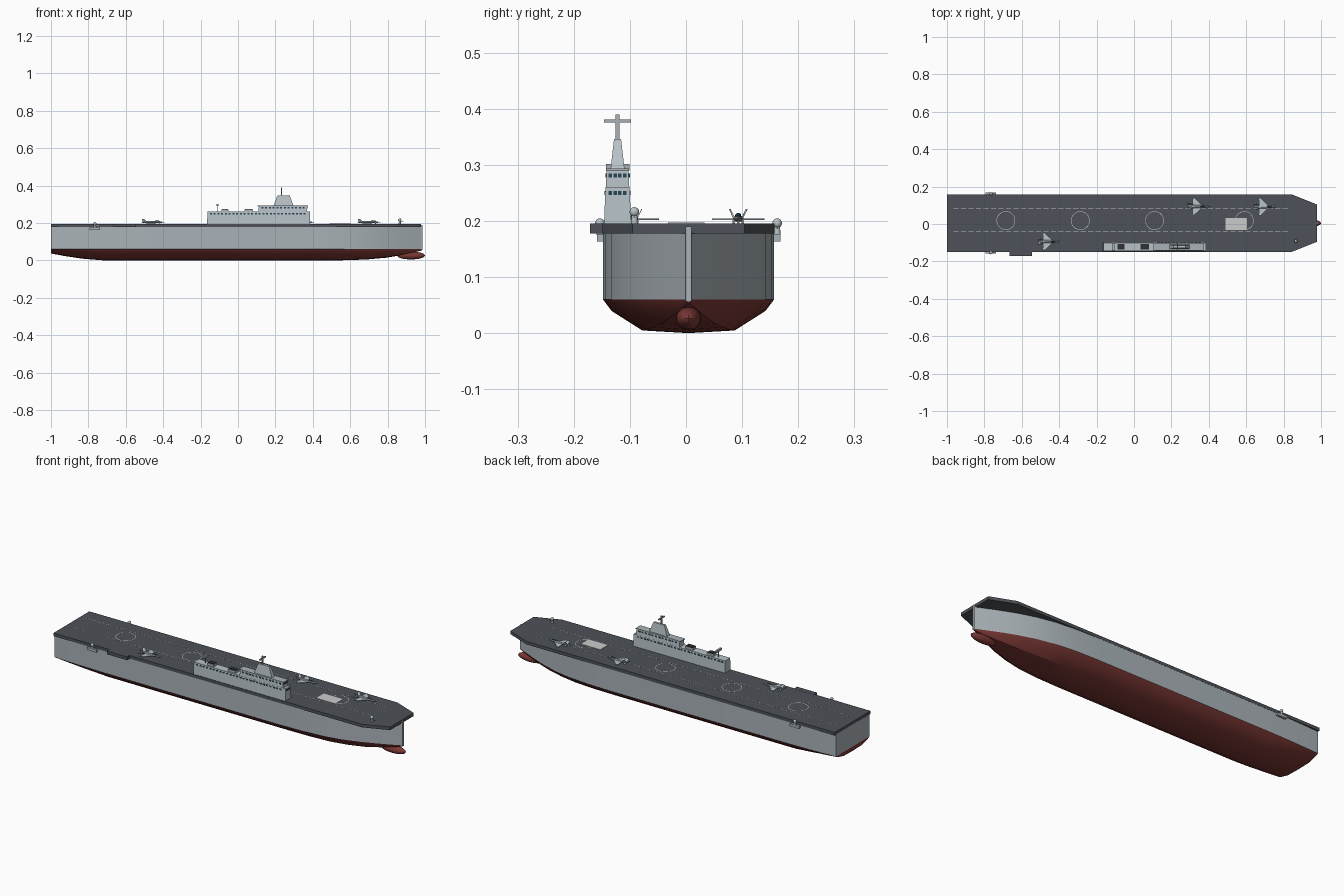
import bpy, bmesh, math
from mathutils import Vector, Matrix

if "Cube" in bpy.data.objects:
    bpy.data.objects.remove(bpy.data.objects["Cube"])

Y0 = 0.0045      # ship centreline
DECK = 0.195     # flight deck height
ISL = -0.122     # island centreline


def mat(name, *rgb):
    m = bpy.data.materials.new(name)
    m.diffuse_color = (*rgb, 1)
    m.use_nodes = True
    m.node_tree.nodes["Principled BSDF"].inputs["Base Color"].default_value = m.diffuse_color
    return m


GREY = mat("hull_grey", 0.40, 0.45, 0.48)
LIGHT = mat("light_grey", 0.48, 0.55, 0.58)
DARK = mat("deck_dark", 0.075, 0.085, 0.10)
RED = mat("red_paint", 0.20, 0.04, 0.035)
WHITE = mat("marking", 0.70, 0.72, 0.70)
GLASS = mat("glass", 0.02, 0.06, 0.09)
BLACK = mat("black", 0.03, 0.03, 0.035)


def finish(name, bm, m, smooth=False):
    bmesh.ops.recalc_face_normals(bm, faces=bm.faces)
    me = bpy.data.meshes.new(name)
    bm.to_mesh(me)
    bm.free()
    me.materials.append(m)
    ob = bpy.data.objects.new(name, me)
    bpy.context.collection.objects.link(ob)
    if smooth:
        bpy.ops.object.select_all(action='DESELECT')
        ob.select_set(True)
        bpy.context.view_layer.objects.active = ob
        bpy.ops.object.shade_smooth_by_angle(angle=math.radians(30))
    return ob


def add_box(bm, x0, x1, y0, y1, z0, z1, tx=1, ty=1):
    """Box from limits; tx, ty scale the top face."""
    c = Vector(((x0 + x1) / 2, (y0 + y1) / 2, (z0 + z1) / 2))
    for v in bmesh.ops.create_cube(bm, size=1)['verts']:
        if v.co.z > 0:
            v.co.x *= tx
            v.co.y *= ty
        v.co = c + Vector((v.co.x * (x1 - x0), v.co.y * (y1 - y0), v.co.z * (z1 - z0)))


def box(name, m, *args):
    bm = bmesh.new()
    add_box(bm, *args)
    return finish(name, bm, m)


def loft(name, rings, m, closed=False):
    bm = bmesh.new()
    vs = [[bm.verts.new(p) for p in r] for r in rings]
    n = len(vs[0])
    for a, b in zip(vs, vs[1:]):
        for i in range(n):
            j = (i + 1) % n
            bm.faces.new((a[i], a[j], b[j], b[i]))
    bm.faces.new(vs[0])
    bm.faces.new(vs[-1])
    return finish(name, bm, m, True)


def add_prism(bm, outline, z0, z1):
    lo = [bm.verts.new((x, y, z0)) for x, y in outline]
    hi = [bm.verts.new((x, y, z1)) for x, y in outline]
    bm.faces.new(lo)
    bm.faces.new(hi)
    n = len(lo)
    for i in range(n):
        bm.faces.new((lo[i], lo[(i + 1) % n], hi[(i + 1) % n], hi[i]))


# hull stations: x, half width, keel height
stations = [(-1, .143, .037), (-.92, .147, .022), (-.83, .150, .009), (-.72, .152, 0), (-.4, .1525, 0),
            (.35, .1525, 0), (.48, .149, 0), (.6, .138, .001), (.7, .117, .006), (.79, .088, .014),
            (.87, .056, .027), (.94, .024, .042), (.985, .003, .054)]
section = [(.54, .08), (.9, .66), (1, 1)]
lower, upper = [], []
for x, w, k in stations:
    half = [(w * f, k + (.06 - k) * t) for f, t in section]
    lower.append([(x, Y0, k)] + [(x, Y0 + y, z) for y, z in half] +
                 [(x, Y0 - y, z) for y, z in reversed(half)])
    upper.append([(x, Y0 + s * w, z) for s, z in ((-1, .06), (1, .06), (1, .18), (-1, .18))])
loft("lower_hull", lower, RED)
loft("upper_hull", upper, GREY)

# bow bulb
bm = bmesh.new()
bmesh.ops.create_uvsphere(bm, u_segments=24, v_segments=12, radius=1,
                          matrix=Matrix.Translation((.925, Y0, .026)) @ Matrix.Diagonal((.075, .0225, .021, 1)))
finish("bow_bulb", bm, RED, True)

# flight deck and side lift
bm = bmesh.new()
half = [(-1, .153), (.845, .153), (.978, .1)]
add_prism(bm, [(x, Y0 + y) for x, y in half] + [(x, Y0 - y) for x, y in reversed(half)], .178, DECK)
finish("flight_deck", bm, DARK)
box("side_lift", DARK, -.665, -.545, -.171, -.14, .178, DECK + .0005)
box("stem_cap", GREY, .972, .986, Y0 - .005, Y0 + .005, .056, .19)

# deck markings
bm = bmesh.new()
for y in (.083, -.041):
    for i in range(45):
        x = -.965 + i * .04
        add_box(bm, x, x + .028, y - .0013, y + .0013, DECK - .001, DECK + .0008)
finish("deck_lines", bm, WHITE)
bm = bmesh.new()
for cx in (-.685, -.287, .11, .59):
    n = 40
    c = [(math.cos(2 * math.pi * i / n), math.sin(2 * math.pi * i / n)) for i in range(n)]
    r1, r2 = ([bm.verts.new((cx + r * a, .018 + r * b, DECK + .0008)) for a, b in c] for r in (.0475, .05))
    for i in range(n):
        j = (i + 1) % n
        bm.faces.new((r1[i], r2[i], r2[j], r1[j]))
finish("landing_circles", bm, WHITE)
box("deck_pad", WHITE, .49, .605, -.032, .033, DECK - .001, DECK + .0018)

# island superstructure
box("island_base", LIGHT, -.165, .385, ISL - .024, ISL + .024, DECK, .26, .995, .9)
box("island_bridge", LIGHT, .11, .37, ISL - .021, ISL + .021, .26, .29, .99, .92)
box("bridge_roof", GREY, .105, .373, ISL - .0205, ISL + .0205, .289, .293)
box("tower", LIGHT, .19, .297, ISL - .0125, ISL + .0125, .292, .346, .62, .5)
box("mast", GREY, .229, .236, ISL - .0035, ISL + .0035, .345, .39)
box("yardarm", GREY, .229, .236, ISL - .024, ISL + .024, .375, .381)
for i, (a, b) in enumerate(((-.088, -.05), (.035, .08))):
    box(f"funnel_{i}", GREY, a, b, ISL - .014, ISL + .014, .259, .272)
    box(f"funnel_cap_{i}", BLACK, a + .003, b - .003, ISL - .012, ISL + .012, .271, .276)
box("radar_post", GREY, -.1115, -.1085, ISL - .0015, ISL + .0015, .259, .292)
box("radar_bar", GREY, -.115, -.105, ISL - .021, ISL + .021, .29, .301)

# window rows on the sides and the front of each level
bm = bmesh.new()
for x0, x1, w, z in ((-.155, .375, .0225, .25), (.12, .36, .0208, .281)):
    for i in range(round((x1 - x0) / .02)):
        x = x0 + .005 + i * .02
        for s in (-1, 1):
            y = ISL + s * w
            add_box(bm, x, x + .011, y - .001, y + .001, z - .0035, z + .0035)
    for k in range(4):
        y = ISL + (k - 1.5) * .0085
        add_box(bm, x1 + .005, x1 + .0105, y - .003, y + .003, z - .0035, z + .0035)
finish("windows", bm, GLASS)


# defence guns
def gun(name, x, y, z):
    bm = bmesh.new()
    bmesh.ops.create_cone(bm, cap_ends=True, segments=16, radius1=.006, radius2=.005, depth=.017,
                          matrix=Matrix.Translation((x, y, z + .0085)))
    bmesh.ops.create_uvsphere(bm, u_segments=16, v_segments=10, radius=.0085,
                              matrix=Matrix.Translation((x, y, z + .021)))
    bmesh.ops.create_cone(bm, cap_ends=True, segments=8, radius1=.0015, radius2=.0015, depth=.018,
                          matrix=Matrix.Translation((x + .012, y, z + .012)) @ Matrix.Rotation(math.pi / 2, 4, 'Y'))
    finish(name, bm, LIGHT, True)


gun("bow_gun", .865, -.092, DECK)
for s, side in ((-1, "right"), (1, "left")):
    box("sponson_" + side, GREY, -.793, -.737, Y0 + s * .15 - .0135, Y0 + s * .15 + .0135, .163, .177)
    gun("stern_gun_" + side, -.765, Y0 + s * .158, .175)


# parked jets, nose towards the bow
def jet(i, x, y):
    z = .204
    bm = bmesh.new()
    rings = []
    for px, w, h in ((-.055, .005, .004), (-.03, .008, .006), (.01, .008, .006), (.04, .005, .004), (.062, .0006, .0006)):
        rings.append([(x + px, y + w * math.cos(a * math.pi / 4), z + h * math.sin(a * math.pi / 4)) for a in range(8)])
    loft(f"jet_body_{i}", rings, LIGHT)
    for s in (-1, 1):
        add_prism(bm, [(x + px, y + s * py) for px, py in ((.02, .006), (-.022, .046), (-.034, .046), (-.03, .006))], z - .002, z)
        add_prism(bm, [(x + px, y + s * py) for px, py in ((-.036, .005), (-.055, .022), (-.062, .022), (-.056, .005))], z - .002, z)
        # canted tail fin
        fin = [(-.03, .007, z), (-.055, .007, z), (-.059, .015, z + .017), (-.047, .015, z + .017)]
        a = [bm.verts.new((x + px, y + s * (py - .0007), pz)) for px, py, pz in fin]
        b = [bm.verts.new((x + px, y + s * (py + .0007), pz)) for px, py, pz in fin]
        bm.faces.new(a)
        bm.faces.new(b)
        for k in range(4):
            bm.faces.new((a[k], a[(k + 1) % 4], b[(k + 1) % 4], b[k]))
    for px, py in ((.035, 0), (-.015, .008), (-.015, -.008)):
        add_box(bm, x + px - .0015, x + px + .0015, y + py - .0015, y + py + .0015, DECK, z)
    finish(f"jet_wings_{i}", bm, LIGHT)
    bm = bmesh.new()
    bmesh.ops.create_uvsphere(bm, u_segments=12, v_segments=8, radius=1,
                              matrix=Matrix.Translation((x + .022, y, z + .005)) @ Matrix.Diagonal((.015, .0045, .005, 1)))
    finish(f"jet_canopy_{i}", bm, GLASS, True)


for i, (x, y) in enumerate(((.345, .094), (.70, .092), (-.455, -.094))):
    jet(i, x, y)
